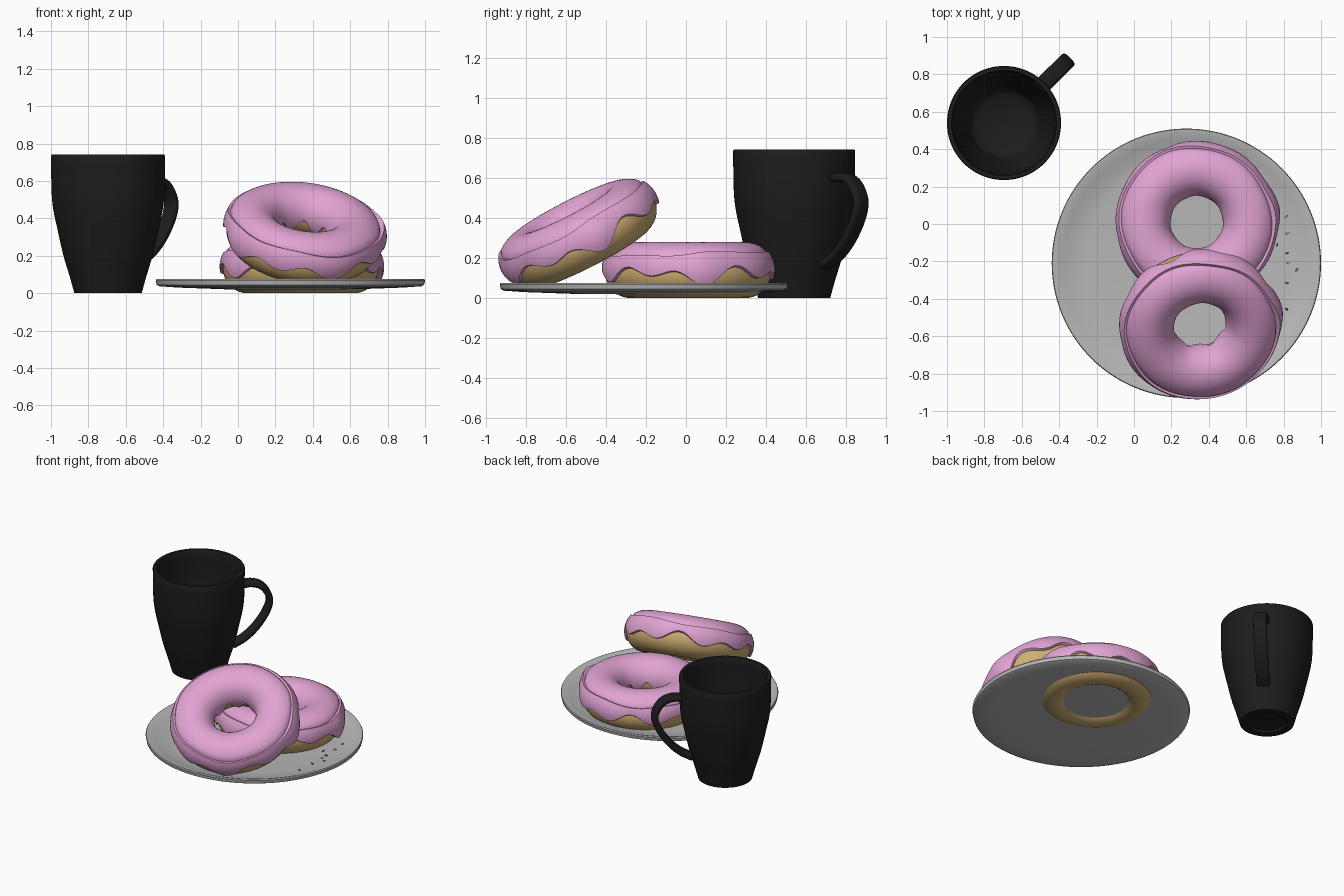
import bpy, bmesh, math, random
from mathutils import Vector, Matrix

if "Cube" in bpy.data.objects:
    bpy.data.objects.remove(bpy.data.objects["Cube"])

random.seed(4)


def material(name, rgb):
    m = bpy.data.materials.new(name)
    m.diffuse_color = (*rgb, 1)
    m.use_nodes = True
    m.node_tree.nodes["Principled BSDF"].inputs["Base Color"].default_value = m.diffuse_color
    return m


PINK = material("pink_icing", (0.76, 0.37, 0.66))
DOUGH = material("golden_dough", (0.62, 0.43, 0.17))
GREY = material("plate_grey", (0.48, 0.48, 0.48))
BLACK = material("mug_black", (0.012, 0.012, 0.013))
BROWN = material("crumb_brown", (0.10, 0.055, 0.04))


def finish(bm, name, mat, matrix=Matrix(), angle=40):
    bmesh.ops.remove_doubles(bm, verts=bm.verts, dist=1e-5)
    bmesh.ops.recalc_face_normals(bm, faces=bm.faces)
    me = bpy.data.meshes.new(name)
    bm.to_mesh(me)
    bm.free()
    me.materials.append(mat)
    me.shade_smooth()
    me.set_sharp_from_angle(angle=math.radians(angle))
    ob = bpy.data.objects.new(name, me)
    ob.matrix_world = matrix
    bpy.context.collection.objects.link(ob)
    return ob


def skin(bm, rings, loop_u, loop_v):
    """Bridge a grid of points; loop_u joins last ring to first, loop_v closes rings."""
    vs = [[bm.verts.new(p) for p in r] for r in rings]
    nu, nv = len(vs), len(vs[0])
    for i in range(nu if loop_u else nu - 1):
        for j in range(nv if loop_v else nv - 1):
            a, b = vs[i], vs[(i + 1) % nu]
            k = (j + 1) % nv
            bm.faces.new((a[j], b[j], b[k], a[k]))
    return vs


def lathe(name, profile, mat, loc, segs=96):
    bm = bmesh.new()
    rings = [[(max(r, 1e-7) * math.cos(t), max(r, 1e-7) * math.sin(t), z) for r, z in profile]
             for t in (2 * math.pi * i / segs for i in range(segs))]
    skin(bm, rings, True, False)
    bmesh.ops.dissolve_degenerate(bm, dist=1e-6, edges=bm.edges)
    return finish(bm, name, mat, Matrix.Translation(loc))


def smooth_path(pts, steps=6):
    """Catmull-Rom sampling of a short list of 2D points."""
    p = [Vector(q) for q in pts]
    p = [2 * p[0] - p[1]] + p + [2 * p[-1] - p[-2]]
    out = []
    for i in range(1, len(p) - 2):
        a, b, c, d = p[i - 1:i + 3]
        for s in range(steps):
            t = s / steps
            out.append(0.5 * (2 * b + (c - a) * t + (2 * a - 5 * b + 4 * c - d) * t * t
                              + (3 * b - a - 3 * c + d) * t ** 3))
    return out + [p[-2]]


# Plate: shallow dish with a raised rim
plate = [(0, .035), (.54, .035), (.60, .042), (.66, .060), (.705, .075), (.716, .075), (.72, .068),
         (.715, .045), (.70, .037), (.60, .030), (.35, .021), (0, .018)]
lathe("plate", plate, GREY, (.28, -.21, 0), 128)

# Mug: tapered cup with a wall and a recessed foot
MUG = Vector((-.695, .54, 0))
outer = smooth_path([(.18, 0), (.205, .09), (.238, .20), (.27, .34), (.293, .45), (.302, .55), (.305, .735)], 4)
inner = smooth_path([(.277, .735), (.274, .55), (.262, .44), (.24, .33), (.208, .19), (.18, .07)], 4)
cup = [(0, .015), (.12, .015), (.135, 0)] + [tuple(p) for p in outer] + [(.301, .741), (.281, .741)] \
    + [tuple(p) for p in inner] + [(.15, .045), (0, .045)]
lathe("mug_cup", cup, BLACK, MUG)

# Mug handle: flattened oval swept along a path in the radial plane
path = smooth_path([(.27, .595), (.35, .605), (.425, .575), (.473, .49), (.455, .40), (.39, .295),
                    (.31, .215), (.225, .165)])
bm = bmesh.new()
rings = []
for i, p in enumerate(path):
    t = (path[min(i + 1, len(path) - 1)] - path[max(i - 1, 0)]).normalized()
    n = Vector((-t.y, t.x))
    ring = []
    for k in range(20):
        a = 2 * math.pi * k / 20
        c, s = math.cos(a), math.sin(a)
        w = .045 * math.copysign(abs(c) ** .6, c)
        h = .022 * math.copysign(abs(s) ** .6, s)
        q = p + n * h
        ring.append((q.x, w, q.y))
    rings.append(ring)
vs = skin(bm, rings, False, True)
bm.faces.new(vs[0])
bm.faces.new(vs[-1])
finish(bm, "mug_handle", BLACK, Matrix.Translation(MUG) @ Matrix.Rotation(math.radians(44.5), 4, 'Z'), 60)

# Doughnuts: torus of dough with a wavy icing shell that has a creased ledge
R, r, SEG = .285, .13, 144


def tube_point(u, th, d):
    q = R + (r + d) * math.cos(th)
    return (q * math.cos(u), q * math.sin(u), (r + d) * math.sin(th))


def doughnut(name, matrix, phase):
    us = [2 * math.pi * i / SEG for i in range(SEG)]
    bm = bmesh.new()
    skin(bm, [[tube_point(u, 2 * math.pi * k / 40, 0) for k in range(40)] for u in us], True, True)
    finish(bm, name + "_dough", DOUGH, matrix)

    bm = bmesh.new()
    rings = []
    for u in us:
        w = u - phase
        wave = .6 * math.sin(9 * w + .8) + .4 * math.sin(5 * w + 2) 
        drip = math.exp(-((w + math.pi) % (2 * math.pi) - math.pi) ** 2 / .05)
        low = math.radians(-3 - 17 * wave - 8 * drip)
        high = math.radians(180 + 8 + 13 * math.sin(7 * w + 1))
        ledge = math.radians(36 + 5 * math.sin(2 * w) + 2 * math.sin(6 * w))
        bump = .014 * drip
        ring = [tube_point(u, low - .04, -.006), tube_point(u, low - .03, .008 + bump * .5)]
        # skirt below the crease
        for k in range(7):
            f = k / 6
            ring.append(tube_point(u, low + (ledge - low) * f, .017 + .009 * f + bump))
        # crease, then the smooth dome over the top and into the hole
        ring.append(tube_point(u, ledge + .03, .013))
        for k in range(1, 22):
            f = k / 21
            th = ledge + .03 + (high - ledge - .03) * f
            ring.append(tube_point(u, th, .020 - .006 * max(0, f - .6) / .4))
        ring.append(tube_point(u, high + .03, .007))
        ring.append(tube_point(u, high + .04, -.006))
        rings.append(ring)
    skin(bm, rings, True, False)
    finish(bm, name + "_icing", PINK, matrix)


doughnut("flat_doughnut", Matrix.Translation((.335, .01, .13)), .15)
doughnut("leaning_doughnut",
         Matrix.Translation((.35, -.53, .312)) @ Matrix.Rotation(math.radians(8), 4, 'Y')
         @ Matrix.Rotation(math.radians(27), 4, 'X'), .2)

# Crumbs scattered on the right side of the plate
spots = [(.815, .04, 0), (.82, -.05, 0), (.765, -.11, 1), (.82, -.155, 1), (.825, -.205, 0),
         (.87, -.245, 0), (.82, -.315, 1), (.815, -.455, 1)]
for i, (x, y, dark) in enumerate(spots):
    bm = bmesh.new()
    bmesh.ops.create_icosphere(bm, subdivisions=1, radius=.007)
    bmesh.ops.scale(bm, vec=(1.7, .8, .8), verts=bm.verts)
    dist = math.hypot(x - .28, y + .21)
    z = .04 + max(0, dist - .54) * .15
    finish(bm, f"crumb_{i + 1}", BROWN if dark else DOUGH,
           Matrix.Translation((x, y, z)) @ Matrix.Rotation(random.uniform(0, 3.1), 4, 'Z'))
